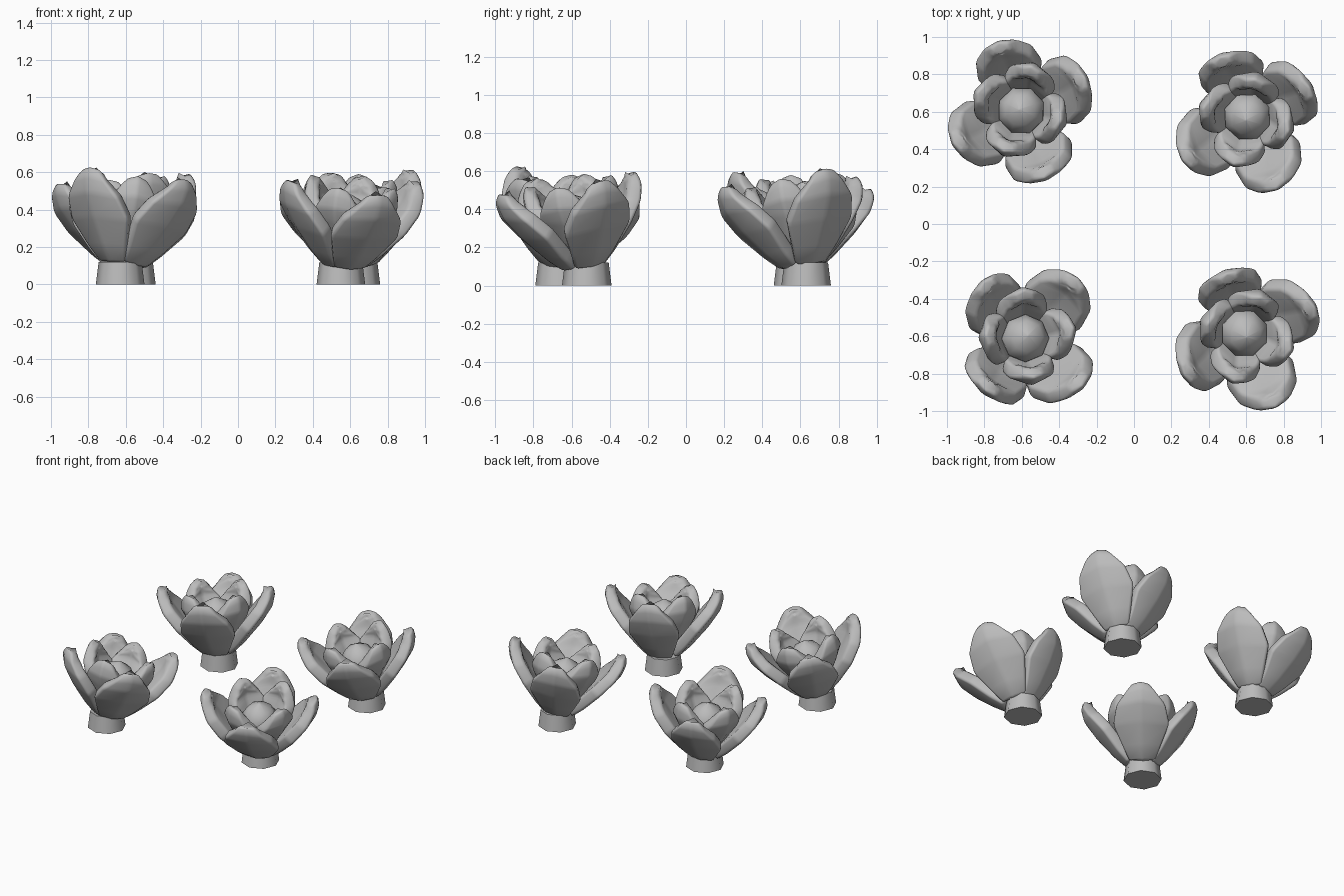
import bpy, bmesh, math
from mathutils import Matrix, Vector

if "Cube" in bpy.data.objects:
    bpy.data.objects.remove(bpy.data.objects["Cube"], do_unlink=True)

grey = bpy.data.materials.new("petal_grey")
grey.use_nodes = True
GREY = (0.5, 0.5, 0.5, 1)
grey.diffuse_color = GREY
grey.node_tree.nodes["Principled BSDF"].inputs["Base Color"].default_value = GREY


def loft(name, rings):
    """Mesh skinned through a list of equal-length point rings, capped at both ends."""
    bm = bmesh.new()
    rows = [[bm.verts.new(p) for p in ring] for ring in rings]
    for a, b in zip(rows, rows[1:]):
        for i in range(len(a)):
            j = (i + 1) % len(a)
            bm.faces.new((a[i], a[j], b[j], b[i]))
    bm.faces.new(rows[0])
    bm.faces.new(rows[-1])
    bmesh.ops.recalc_face_normals(bm, faces=bm.faces)
    mesh = bpy.data.meshes.new(name)
    bm.to_mesh(mesh)
    bm.free()
    mesh.materials.append(grey)
    mesh.shade_smooth()
    return mesh


def petal(name, rows, cup):
    """Thick folded petal pointing along +x; rows are (radius, height, half width, thickness)."""
    rings = []
    for i, (r, z, w, t) in enumerate(rows):
        lo, hi = rows[max(i - 1, 0)], rows[min(i + 1, len(rows) - 1)]
        along = Vector((hi[0] - lo[0], 0, hi[1] - lo[1])).normalized()
        inward = Vector((-along.z, 0, along.x))
        mid = Vector((r, 0, z))
        side = Vector((0, w, 0))
        edge = mid + inward * w * cup - along * w * 0.2
        thick = inward * t
        rings.append([edge - side, mid, edge + side,
                      edge + side * 0.85 + thick * 0.85, mid + thick,
                      edge - side * 0.85 + thick * 0.85])
    return loft(name, rings)


def lathe(name, profile, sides=8):
    return loft(name, [[(r * math.cos(math.tau * k / sides), r * math.sin(math.tau * k / sides), z)
                        for k in range(sides)] for r, z in profile])


def place(name, mesh, matrix, bevel=0.0):
    ob = bpy.data.objects.new(name, mesh)
    bpy.context.collection.objects.link(ob)
    ob.matrix_world = matrix
    if bevel:
        mod = ob.modifiers.new("soft_edges", 'BEVEL')
        mod.width, mod.segments = bevel, 2
        mod.limit_method = 'NONE'


# Shared part meshes
outer = petal("outer_petal", [(.115, .10, .09, .07), (.195, .175, .13, .09), (.31, .31, .195, .09),
                              (.39, .43, .17, .09), (.41, .52, .105, .09),
                              (.39, .575, .06, .06)], 0.22)
inner = petal("inner_petal", [(.07, .12, .06, .06), (.16, .25, .10, .08), (.235, .37, .145, .09),
                              (.268, .45, .13, .09), (.26, .53, .09, .09),
                              (.235, .57, .055, .06)], 0.42)
stem = lathe("stem", [(.13, 0), (.115, .12)])
stem.set_sharp_from_angle(angle=math.radians(50))
core = lathe("core", [(.07, .1), (.125, .3), (.128, .38), (.085, .45), (.005, .49)])

# Flowers: stem position, lean direction of the head, turn in degrees
flowers = {
    "back_right": ((-.57, .59), (-.04, .02), -24),
    "back_left": ((.63, .63), (-.03, -.07), -20),
    "front_right": ((-.63, -.66), (.06, .06), 0),
    "front_left": ((.55, -.52), (.05, -.08), -23),
}
# Petal directions in degrees and sizes
OUTER = ((49, 1.01), (131, .95), (232, 1.0), (315, 1.01))
INNER = ((8, 1.0), (97, 1.0), (182, 1.0), (275, 1.0))

for spot, ((x, y), (lx, ly), turn) in flowers.items():
    base = Matrix.Translation((x, y, 0))
    lean = math.atan(math.hypot(lx, ly) / .45)
    head = base @ Matrix.Rotation(lean, 4, Vector((-ly, lx, 0)))
    place(f"{spot}_stem", stem, base)
    place(f"{spot}_core", core, head @ Matrix.Rotation(math.radians(turn), 4, 'Z'))
    for kind, mesh, petals in (("outer", outer, OUTER), ("inner", inner, INNER)):
        for n, (angle, size) in enumerate(petals, 1):
            spin = Matrix.Rotation(math.radians(angle + turn), 4, 'Z')
            place(f"{spot}_{kind}_petal_{n}", mesh,
                  head @ spin @ Matrix.Scale(size, 4), .018)
